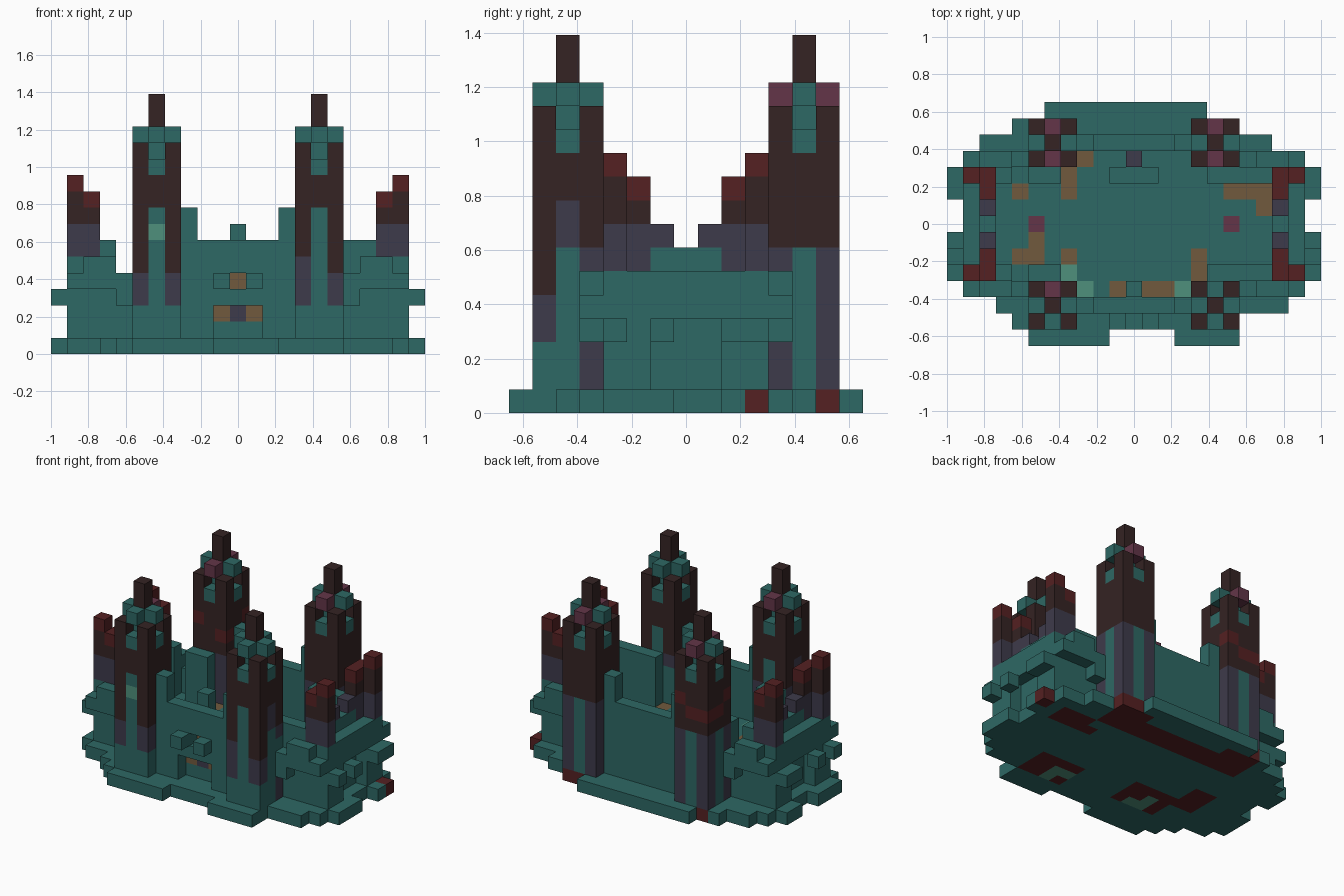
import bpy
import bmesh

if "Cube" in bpy.data.objects:
    bpy.data.objects.remove(bpy.data.objects["Cube"])

V = 2 / 23                      # block size
COLOURS = {
    "teal": (0.027, 0.138, 0.128), "dark_brown": (0.035, 0.017, 0.017),
    "slate": (0.048, 0.043, 0.070), "red": (0.090, 0.015, 0.016),
    "plum": (0.125, 0.036, 0.065), "tan": (0.165, 0.102, 0.047),
    "mint": (0.078, 0.280, 0.200),
}
NAMES = list(COLOURS)
mats = []
for n in NAMES:
    m = bpy.data.materials.new(n)
    m.diffuse_color = (*COLOURS[n], 1)
    m.use_nodes = True
    m.node_tree.nodes["Principled BSDF"].inputs["Base Color"].default_value = m.diffuse_color
    mats.append(m)

blocks = {}                     # (i, j, k) -> (part, colour)


def span(r):
    return range(r[0], r[1] + 1) if isinstance(r, tuple) else (r,)


def fill(part, colour, i, j, k, mx=False, my=False):
    """Fill a box of blocks, optionally mirrored across x and y."""
    for a in span(i):
        for b in span(j):
            for c in span(k):
                for p in ({a, 22 - a} if mx else {a}):
                    for q in ({b, 14 - b} if my else {b}):
                        blocks[p, q, c] = (part, colour)


def clear(i, j, k):
    for a in span(i):
        for b in span(j):
            for c in span(k):
                blocks.pop((a, b, c), None)


# base plate, row by row from front to back
ROWS = [(5, 9), (4, 17), (3, 20), (1, 21), (0, 22), (0, 22), (0, 22), (1, 21),
        (1, 21), (0, 22), (0, 22), (1, 21), (2, 19), (4, 17), (6, 15)]
for j, r in enumerate(ROWS):
    fill("base_plate", "teal", r, j, 0)
fill("base_plate", "teal", (14, 17), 0, 0)

# red and mint patches under the base
for i, j in [((5, 7), (11, 13)), ((15, 17), (11, 13)), ((7, 15), (11, 12)),
             ((18, 20), (9, 10)), (22, 10), ((14, 17), (2, 4)),
             ((6, 9), (3, 5)), ((4, 5), (5, 7)), ((17, 19), 9)]:
    fill("base_plate", "red", i, j, 0)
for i, j in [(7, (3, 4)), (8, 3), ((14, 15), 3), (15, 2)]:
    fill("base_plate", "mint", i, j, 0)

# raised courtyard floor with coloured tiles
fill("courtyard_floor", "teal", (3, 19), (4, 10), (1, 2))
fill("courtyard_floor", "teal", (8, 14), (3, 11), (1, 2))
for c, i, j in [("tan", 4, 9), ("tan", 7, (9, 10)), ("tan", 8, 11), ("tan", 5, (5, 6)),
                ("tan", 4, 5), ("tan", 7, 5), ("tan", (17, 19), 9), ("tan", 19, 8),
                ("tan", 15, (4, 5)), ("tan", 13, 3), ("mint", 7, 4), ("mint", 8, 3),
                ("mint", 14, 3), ("plum", 5, 7), ("plum", 17, 7)]:
    fill("courtyard_floor", c, i, j, 2)

# front and back walls, raised next to the towers
fill("front_wall", "teal", (8, 14), 2, (1, 6))
fill("back_wall", "teal", (8, 14), 12, (1, 6))
for part, j in (("front_wall", 2), ("back_wall", 12)):
    fill(part, "teal", 8, j, (7, 8), mx=True)
fill("back_wall", "slate", 11, 11, (3, 5))
fill("back_wall", "teal", (10, 12), 10, 3)

# gate: recessed doorway, window, two brackets and a post
clear((10, 12), 2, (1, 2))
clear(11, 2, 4)
fill("gate", "tan", 10, 3, 2, mx=True)
fill("gate", "slate", 11, 3, 2)
fill("gate", "teal", 11, 3, (3, 7))
fill("gate", "tan", 11, 3, 4)
fill("gate", "teal", 10, 1, 4, mx=True)

# side walls with overhanging ledges and knobs
fill("side_wall", "teal", 2, (4, 10), (1, 6), mx=True)
fill("side_wall", "teal", 1, (4, 5), (1, 5), mx=True, my=True)
fill("side_wall", "teal", 1, (6, 8), (4, 5), mx=True)
fill("side_wall", "teal", (1, 3), 3, 4, mx=True, my=True)
fill("side_wall", "teal", (2, 3), 3, 5, mx=True, my=True)
fill("side_wall", "teal", 3, 4, (3, 6), mx=True, my=True)
fill("side_wall", "teal", 4, 3, (3, 4), mx=True, my=True)
fill("side_wall", "teal", 18, 4, (3, 6), my=True)
for j in (4, 6, 9, 10):
    fill("side_wall", "teal", 0, j, 3, mx=True)

# inner buttresses beside the towers
fill("buttress", "teal", (5, 6), 4, (3, 6), mx=True, my=True)

# small side turrets
fill("side_turret", "slate", 1, 4, (6, 7), mx=True, my=True)
fill("side_turret", "dark_brown", 1, 4, (8, 9), mx=True, my=True)
fill("side_turret", "red", 1, 4, 10, mx=True, my=True)
fill("side_turret", "slate", 2, (4, 5), (6, 7), mx=True, my=True)
fill("side_turret", "dark_brown", 2, (4, 5), 8, mx=True, my=True)
fill("side_turret", "red", 2, (4, 5), 9, mx=True, my=True)
fill("side_turret", "slate", 2, 6, 7, mx=True, my=True)


def tower(part, ci, cj, back):
    """Three-by-three tower with corner posts, window slots and a spire."""
    fill(part, "teal", (ci - 1, ci + 1), (cj - 1, cj + 1), (1, 6))
    for a in (-1, 1):
        for b in (-1, 1):
            i, j = ci + a, cj + b
            outer = b == -1
            fill(part, "dark_brown", i, j, (5 if outer and not back else 7, 12))
            if back:
                fill(part, "slate", i, j, (1, 6))
            elif outer:
                fill(part, "slate", i, j, (3, 4))
            else:
                fill(part, "slate", i, j, (1, 2))
                fill(part, "slate", i, j, 6)
    for a, b in ((-1, 0), (1, 0), (0, -1), (0, 1)):
        i, j = ci + a, cj + b
        fill(part, "dark_brown", i, j, (7, 10))
        if not back:
            fill(part, "slate" if a else "teal", i, j, (7, 8))
        fill(part, "teal", i, j, 11)
        fill(part, "teal", i, j, 13)
    fill(part, "teal", ci, cj, (11, 13))
    fill(part, "dark_brown", ci, cj, (14, 15))


tower("front_left_tower", 6, 2, False)
tower("front_right_tower", 16, 2, False)
tower("back_left_tower", 6, 12, True)
tower("back_right_tower", 16, 12, True)

# coloured tower accents
fill("front_left_tower", "mint", 6, 1, 7)
fill("front_left_tower", "plum", 6, 3, 13)
fill("front_right_tower", "slate", 15, 1, 5)
for part, i in (("back_left_tower", 6), ("back_right_tower", 16)):
    fill(part, "plum", i, 11, 13)
    fill(part, "plum", i, 13, 13)
for i, j, k in [(5, 13, 8), (6, 13, 8), (7, 13, 9), (5, 12, 8), (5, 11, 9), (7, 11, 8)]:
    fill("back_left_tower", "red", i, j, k)

# turn every part into a mesh of its exposed block faces
CORNERS = ((-1, -1), (1, -1), (1, 1), (-1, 1))
for part in sorted({p for p, c in blocks.values()}):
    bm = bmesh.new()
    cache = {}
    for pos, (p, colour) in blocks.items():
        if p != part:
            continue
        for axis in range(3):
            for s in (-1, 1):
                near = list(pos)
                near[axis] += s
                if tuple(near) in blocks:
                    continue
                vs = []
                for u, w in CORNERS[::s]:
                    q = [2 * pos[0], 2 * pos[1], 2 * pos[2]]
                    q[axis] += s
                    q[(axis + 1) % 3] += u
                    q[(axis + 2) % 3] += w
                    key = tuple(q)
                    if key not in cache:
                        cache[key] = bm.verts.new(((q[0] / 2 - 11) * V, (q[1] / 2 - 7) * V,
                                                   (q[2] / 2 + 0.5) * V))
                    vs.append(cache[key])
                bm.faces.new(vs).material_index = NAMES.index(colour)
    mesh = bpy.data.meshes.new(part)
    bm.to_mesh(mesh)
    bm.free()
    for m in mats:
        mesh.materials.append(m)
    bpy.context.collection.objects.link(bpy.data.objects.new(part, mesh))
